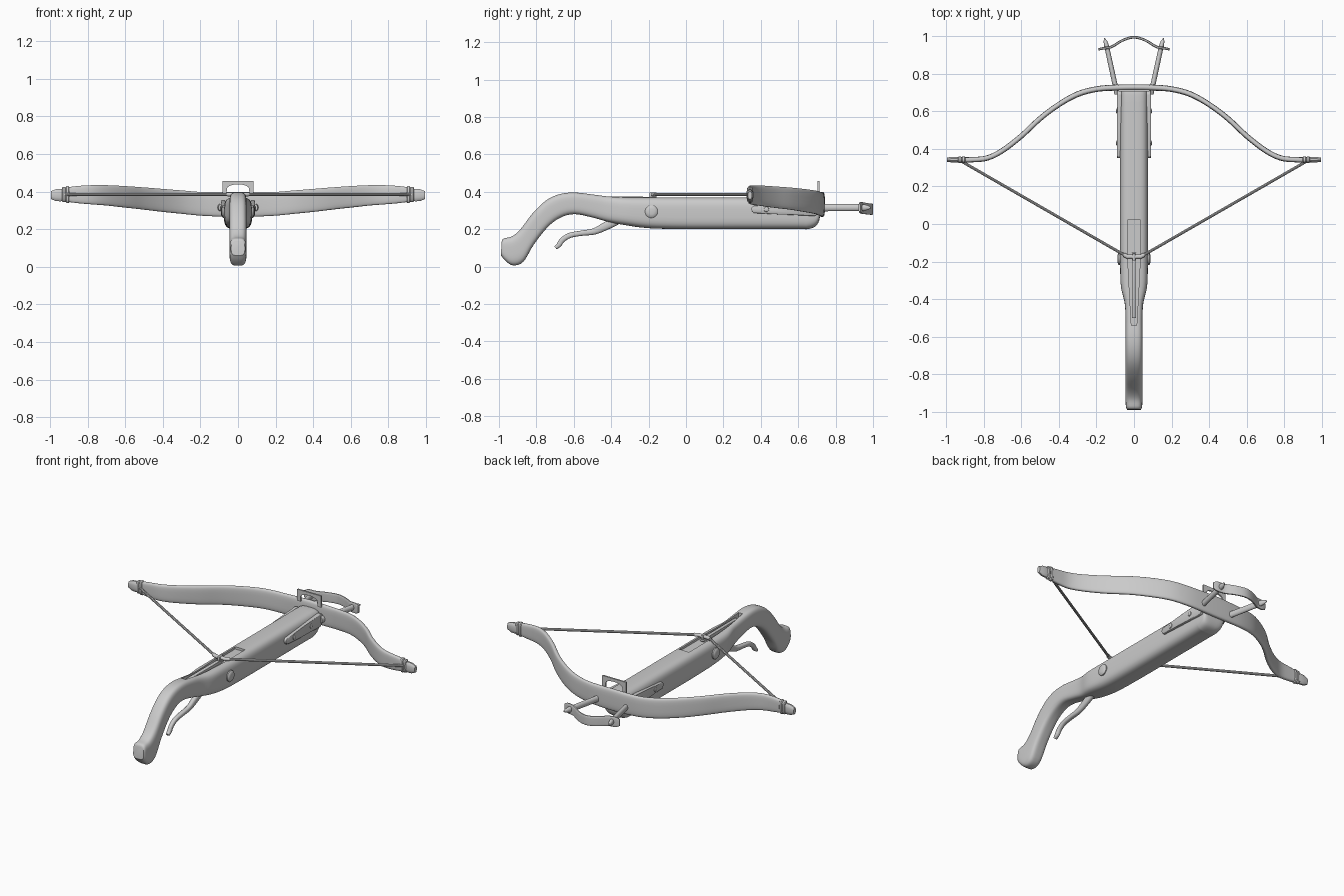
import bpy, bmesh, math
from mathutils import Vector as V

if "Cube" in bpy.data.objects:
    bpy.data.objects.remove(bpy.data.objects["Cube"])


def finish(name, bm, angle=35):
    bmesh.ops.recalc_face_normals(bm, faces=bm.faces)
    me = bpy.data.meshes.new(name)
    bm.to_mesh(me)
    bm.free()
    ob = bpy.data.objects.new(name, me)
    bpy.context.collection.objects.link(ob)
    smooth(ob, angle)
    return ob


def smooth(ob, angle=35):
    bpy.ops.object.select_all(action='DESELECT')
    ob.select_set(True)
    bpy.context.view_layer.objects.active = ob
    bpy.ops.object.shade_smooth_by_angle(angle=math.radians(angle))


def spline(rows, n=4):
    """Catmull-Rom interpolation of every column in a key table."""
    out = []
    for i in range(len(rows) - 1):
        a, b, c, d = (rows[max(i - 1, 0)], rows[i], rows[i + 1], rows[min(i + 2, len(rows) - 1)])
        for k in range(n):
            t = k / n
            out.append([0.5 * (2 * q + (r - p) * t + (2 * p - 5 * q + 4 * r - s) * t * t
                               + (3 * q - p - 3 * r + s) * t ** 3) for p, q, r, s in zip(a, b, c, d)])
    return out + [list(rows[-1])]


def ring(c, u, v, n=24, p=2.0):
    """Superellipse section with half axes u and v."""
    f = lambda w: math.copysign(abs(w) ** (2 / p), w)
    return [c + u * f(math.cos(a)) + v * f(math.sin(a))
            for a in (2 * math.pi * (k + 0.5) / n for k in range(n))]


def loft(name, rings, angle=35):
    bm = bmesh.new()
    vs = [[bm.verts.new(p) for p in r] for r in rings]
    n = len(vs[0])
    for a, b in zip(vs, vs[1:]):
        for i in range(n):
            bm.faces.new((a[i], a[(i + 1) % n], b[(i + 1) % n], b[i]))
    bm.faces.new(vs[0])
    bm.faces.new(vs[-1])
    return finish(name, bm, angle)


def sweep(name, rows, up, n=16, p=2.0, angle=35):
    """Rows: x, y, z, half width across, half size along 'up'."""
    pts = [V(r[:3]) for r in rows]
    rings = []
    for i, r in enumerate(rows):
        t = (pts[min(i + 1, len(pts) - 1)] - pts[max(i - 1, 0)]).normalized()
        side = t.cross(up).normalized()
        rings.append(ring(pts[i], side * r[3], side.cross(t) * r[4], n, p))
    return loft(name, rings, angle)


def prism(name, pts, axis, lo, hi, bevel=0):
    """Extrude a 2D outline along axis 0 (pts = y,z), 1 (x,z) or 2 (x,y)."""
    bm = bmesh.new()
    place = lambda p, h: V((p[:axis] + (h,) + p[axis:]))
    a = [bm.verts.new(place(p, lo)) for p in pts]
    b = [bm.verts.new(place(p, hi)) for p in pts]
    bm.faces.new(a)
    bm.faces.new(b)
    for i in range(len(pts)):
        j = (i + 1) % len(pts)
        bm.faces.new((a[i], a[j], b[j], b[i]))
    if bevel:
        bmesh.ops.bevel(bm, geom=list(bm.edges), offset=bevel, segments=2, affect='EDGES', profile=0.5)
    return finish(name, bm)


UP = V((0, 0, 1))

# Stock: paired top and bottom profile points (y, z, y, z, half width)
keys = [(-.985, .135, -.99, .06, .036), (-.975, .15, -.965, .03, .043), (-.93, .162, -.925, .006, .045),
        (-.885, .2, -.87, .025, .045), (-.82, .285, -.815, .115, .045), (-.75, .352, -.74, .21, .045),
        (-.68, .386, -.67, .262, .045), (-.6, .396, -.595, .28, .045), (-.5, .386, -.5, .262, .045),
        (-.42, .376, -.42, .24, .05), (-.33, .371, -.33, .222, .07), (-.2, .37, -.2, .205, .074),
        (0, .37, 0, .2, .075), (.3, .37, .3, .2, .075), (.6, .37, .6, .2, .075),
        (.66, .37, .65, .2, .075), (.7, .368, .69, .213, .074), (.712, .362, .71, .24, .07),
        (.717, .355, .718, .275, .06)]
rings = []
for y1, z1, y0, z0, w in spline(keys):
    top, bot = V((0, y1, z1)), V((0, y0, z0))
    rings.append(ring((top + bot) / 2, V((w, 0, 0)), (top - bot) / 2, 36, 3.6))
stock = loft('stock', rings)

# Tapered latch groove in the top of the stock
cutter = prism('groove_cutter', [(.034, .02), (.034, -.17), (.022, -.4), (.014, -.54),
                                 (-.014, -.54), (-.022, -.4), (-.034, -.17), (-.034, .02)], 2, .355, .45)
mod = stock.modifiers.new('groove', 'BOOLEAN')
mod.operation, mod.object, mod.solver = 'DIFFERENCE', cutter, 'EXACT'
bpy.context.view_layer.objects.active = stock
bpy.ops.object.modifier_apply(modifier=mod.name)
bpy.data.objects.remove(cutter)
smooth(stock)

# Latch bar lying in the groove
prism('latch', [(-.5, .35), (-.17, .35), (-.15, .365), (-.2, .373), (-.5, .375)], 0, -.011, .011, .003)

# Bow: right half keys (x, y, z, half thickness, half height), mirrored to the left
half = [(0, .727, .332, .016, .067), (.1, .725, .332, .016, .065), (.2, .717, .335, .015, .063),
        (.3, .69, .344, .015, .062), (.4, .635, .353, .014, .061), (.5, .56, .363, .014, .059),
        (.6, .467, .372, .014, .057), (.7, .39, .38, .014, .054), (.78, .351, .383, .014, .051),
        (.86, .342, .384, .014, .045), (.93, .342, .384, .013, .035)]
sweep('bow', spline([(-a, *r) for a, *r in half[:0:-1]] + half), UP, 24, 3.5)

# Stirrup band at the very front
sweep('stirrup_band', spline([(-.19, .928, .315, .006, .02), (-.165, .934, .315, .007, .031),
                              (-.12, .942, .313, .007, .031), (-.06, .977, .308, .007, .03),
                              (0, .993, .306, .007, .03), (.06, .977, .308, .007, .03),
                              (.12, .942, .313, .007, .031), (.165, .934, .315, .007, .031),
                              (.19, .928, .315, .006, .02)]), UP, 16, 5)

# Bowstring, its centre wrap and clamp
sweep('bowstring', [(x, y, .385, .008, .008) for x, y in
                    ((-.92, .335), (-.06, -.16), (-.035, -.174), (.035, -.174), (.06, -.16), (.92, .335))], UP, 10)
sweep('string_wrap', [(x, y, .385, .012, .011) for x, y in
                      ((-.055, -.163), (-.035, -.174), (.035, -.174), (.055, -.163))], UP, 12)
prism('string_clamp', [(-.195, .368), (-.158, .368), (-.158, .397), (-.195, .397)], 0, -.008, .008, .003)

# Sight: arched plate over the bow
arch = [(.06 * math.cos(a), .402 + .036 * math.sin(a) ** .6) for a in (math.pi * k / 16 for k in range(1, 16))]
prism('sight', [(-.082, .385), (-.082, .457), (.082, .457), (.082, .385), (.06, .385), (.06, .402)]
      + arch + [(-.06, .402), (-.06, .385)], 1, .704, .714)

# Trigger lever
sweep('trigger', spline([(0, -.37, .245, .016, .022), (0, -.43, .216, .016, .022), (0, -.49, .188, .015, .017),
                         (0, -.56, .178, .015, .014), (0, -.62, .167, .014, .014), (0, -.66, .143, .013, .014),
                         (0, -.68, .115, .013, .013), (0, -.698, .1, .011, .009)]), V((0, .5, 1)), 14, 2.6)

for s, side in ((-1, 'left'), (1, 'right')):
    # Limb tip cap with two binding rings
    sweep('limb_tip_' + side, [(s * x, .342, .381, t, h) for x, t, h in
                               ((.925, .013, .031), (.945, .015, .034), (.97, .015, .032), (.995, .011, .021))],
          UP, 12, 2.6)
    for i, x in enumerate((.906, .926)):
        sweep('binding_%d_%s' % (i, side), [(s * (x + d), .342, .384, .018 - c, .045 - c - i * .004) for d, c in
                                            ((-.01, .005), (-.005, 0), (.005, 0), (.01, .005))], UP, 20, 3)
    # Stirrup rod with a pointed end
    sweep('stirrup_rod_' + side, [(s * x, y, .315, a, b) for x, y, a, b in
                                  ((.09, .69, .014, .02), (.142, .93, .013, .019), (.147, .95, .013, .018),
                                   (.152, .97, .01, .013), (.157, .988, .003, .004))], UP, 16)
    # Side plate holding the bow, with rivets, and the latch axle head
    lo, hi = sorted((s * .066, s * .09))
    prism('side_plate_' + side, [(.35, .3), (.36, .286), (.5, .279), (.69, .27), (.71, .29),
                                 (.71, .345), (.69, .352), (.5, .336), (.36, .325), (.35, .315)], 0, lo, hi, .004)
    for nm, y, z, r, x in (('rivet_front_', .6, .31, .015, .096), ('rivet_back_', .43, .306, .015, .096),
                           ('axle_head_', -.185, .294, .034, .088)):
        sweep(nm + side, [(s * a, y, z, r * k, r * k) for a, k in
                          ((.06, 1), (x - .008, 1), (x - .003, .85), (x, .45))], UP, 24)
